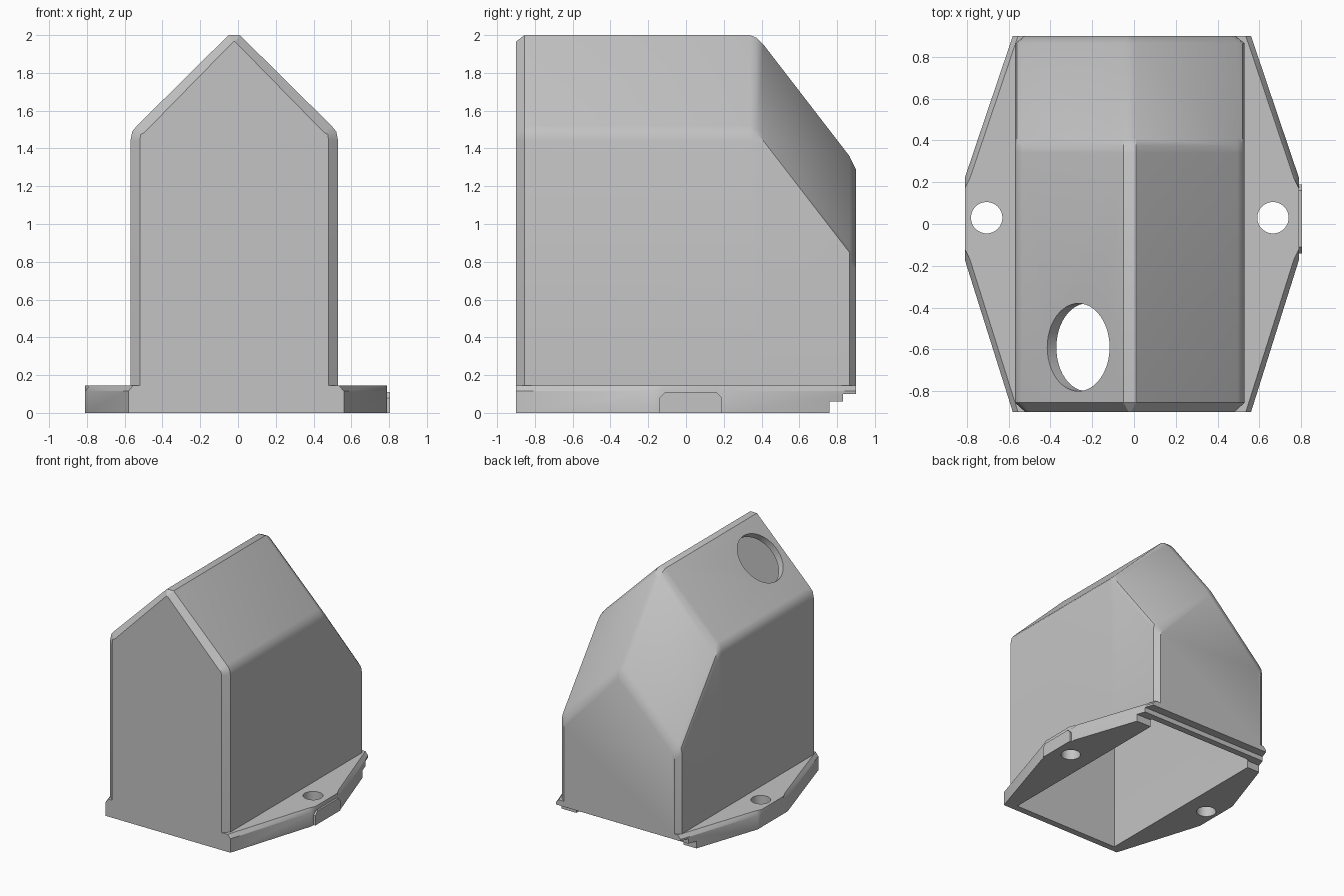
import bpy, bmesh, math
from mathutils import Matrix, Vector

if "Cube" in bpy.data.objects:
    bpy.data.objects.remove(bpy.data.objects["Cube"], do_unlink=True)

grey = bpy.data.materials.new("plain grey")
grey.use_nodes = True
colour = (0.55, 0.55, 0.55, 1)
grey.diffuse_color = colour
grey.node_tree.nodes["Principled BSDF"].inputs["Base Color"].default_value = colour


def add_object(name, bm):
    bmesh.ops.recalc_face_normals(bm, faces=bm.faces)
    mesh = bpy.data.meshes.new(name)
    bm.to_mesh(mesh)
    bm.free()
    mesh.materials.append(grey)
    ob = bpy.data.objects.new(name, mesh)
    bpy.context.collection.objects.link(ob)
    return ob


def loft(name, rings):
    """Solid through matching closed rings, capped at both ends."""
    bm = bmesh.new()
    loops = [[bm.verts.new(p) for p in ring] for ring in rings]
    for a, b in zip(loops, loops[1:]):
        for i in range(len(a)):
            j = (i + 1) % len(a)
            bm.faces.new((a[i], a[j], b[j], b[i]))
    bm.faces.new(loops[0])
    bm.faces.new(loops[-1])
    return add_object(name, bm)


def box(name, low, high):
    rings = [[(low[0], low[1], z), (high[0], low[1], z),
              (high[0], high[1], z), (low[0], high[1], z)] for z in (low[2], high[2])]
    return loft(name, rings)


def cylinder(name, centre, radius, depth, tilt=0):
    bm = bmesh.new()
    bmesh.ops.create_cone(bm, cap_ends=True, segments=48, radius1=radius, radius2=radius,
                          depth=depth, matrix=Matrix.Translation(Vector(centre))
                          @ Matrix.Rotation(tilt, 4, 'Y'))
    return add_object(name, bm)


def combine(target, tool, operation):
    mod = target.modifiers.new(operation, 'BOOLEAN')
    mod.operation = operation
    mod.solver = 'EXACT'
    mod.object = tool
    bpy.context.view_layer.objects.active = target
    bpy.ops.object.modifier_apply(modifier=mod.name)
    bpy.data.objects.remove(tool, do_unlink=True)


def gable(y, inset, drop, base):
    """Gabled cross-section with softened eaves and a narrow flat ridge."""
    half = [(0.55 - inset, base), (0.55 - inset, 1.44 - drop),
            (0.54 - 0.9 * inset, 1.49 - 0.3 * inset - drop),
            (0.515 - 0.8 * inset, 1.52 - 0.7 * inset - drop),
            (0.03 - 0.5 * inset, 2 - 0.7 * inset - drop)]
    pts = half + [(-x, z) for x, z in reversed(half)]
    return [(x - 0.02, y, z) for x, z in pts]


# Gabled housing, sloping down towards the back
shell = loft("housing", [gable(y, i, d, 0.08) for y, i, d in (
    (-0.9, 0.05, 0), (-0.855, 0, 0), (0.34, 0, 0), (0.375, 0, 0.015),
    (0.41, 0, 0.05), (0.865, 0, 0.64), (0.9, 0.045, 0.68))])

# Mounting flange with bevelled diagonal edges
side = [(0.57, -0.9, 1), (0.8, -0.17, 1), (0.8, -0.12, 0),
        (0.8, 0.17, 0), (0.8, 0.22, 1), (0.57, 0.9, 1)]


def flange_ring(z, inset):
    right = [(x - inset * k, y) for x, y, k in side]
    return [(x - 0.01, y, z) for x, y in right + [(-x, y) for x, y in reversed(right)]]


flange = loft("flange", [flange_ring(0, 0), flange_ring(0.115, 0), flange_ring(0.145, 0.025)])
combine(shell, flange, 'UNION')

# Hollow interior, open underneath
cavity = loft("cavity", [gable(y, 0.06, d, 0.12) for y, d in (
    (-0.845, 0), (0.34, 0.01), (0.38, 0.055), (0.845, 0.66))])
combine(shell, cavity, 'DIFFERENCE')
combine(shell, box("opening", (-0.51, -0.845, -0.1), (0.47, 0.775, 0.16)), 'DIFFERENCE')

# Steps under the back edge
combine(shell, box("low_step", (-1, 0.76, -0.1), (1, 1, 0.06)), 'DIFFERENCE')
combine(shell, box("high_step", (-1, 0.83, -0.1), (1, 1, 0.1)), 'DIFFERENCE')

# Screw holes and the round port through the roof
for x in (-0.705, 0.665):
    combine(shell, cylinder("screw_hole", (x, 0.03, 0.1), 0.075, 0.5), 'DIFFERENCE')
combine(shell, cylinder("roof_port", (-0.26, -0.59, 1.78), 0.21, 0.3, -math.pi / 4), 'DIFFERENCE')

# Thin pad on the flange edge
pad_profile = [(-0.14, 0), (0.19, 0), (0.19, 0.08), (0.16, 0.11), (-0.11, 0.11), (-0.14, 0.08)]
pad = loft("edge_pad", [[(x, y, z) for y, z in pad_profile] for x in (0.78, 0.805)])

# Soft eaves and back break, crisp chamfers
bpy.ops.object.select_all(action='DESELECT')
shell.select_set(True)
bpy.context.view_layer.objects.active = shell
bpy.ops.object.shade_smooth_by_angle(angle=math.radians(32))
